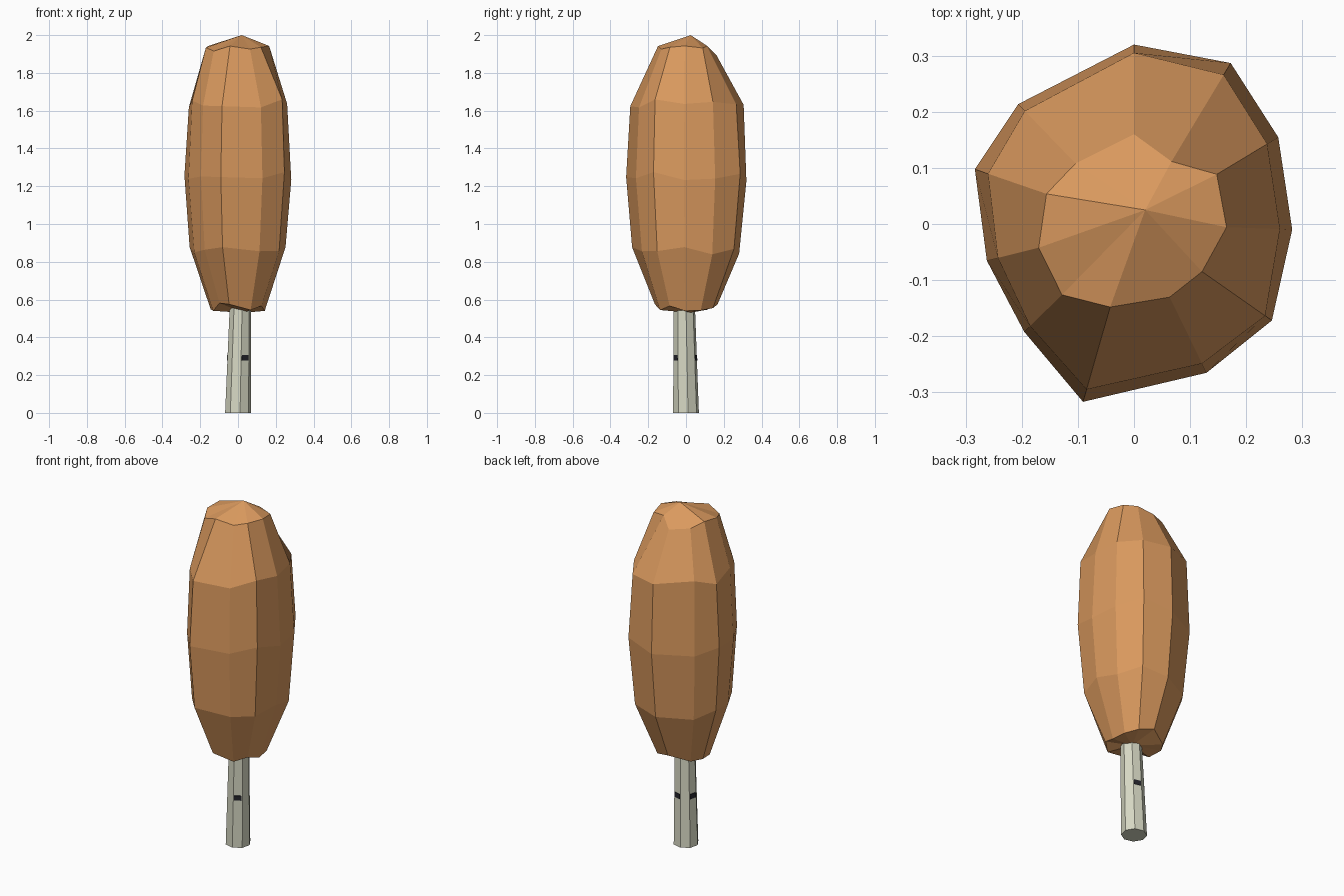
import bpy, bmesh, random
from math import sin, cos, radians
from mathutils import Vector

if "Cube" in bpy.data.objects:
    bpy.data.objects.remove(bpy.data.objects["Cube"])

random.seed(4)


def material(name, rgb):
    m = bpy.data.materials.new(name)
    m.diffuse_color = (*rgb, 1)
    m.use_nodes = True
    m.node_tree.nodes["Principled BSDF"].inputs["Base Color"].default_value = m.diffuse_color
    return m


def add_object(name, bm, mat):
    bmesh.ops.recalc_face_normals(bm, faces=bm.faces)
    me = bpy.data.meshes.new(name)
    bm.to_mesh(me)
    bm.free()
    me.materials.append(mat)
    ob = bpy.data.objects.new(name, me)
    bpy.context.collection.objects.link(ob)
    return ob


def bridge(bm, a, b):
    n = len(a)
    for i in range(n):
        j = (i + 1) % n
        bm.faces.new((a[i], a[j], b[j], b[i]))


def cap(bm, ring, tip):
    v = bm.verts.new(tip)
    for i in range(len(ring)):
        bm.faces.new((ring[i], ring[(i + 1) % len(ring)], v))


orange = material("autumn orange", (0.70, 0.32, 0.112))
bark = material("pale bark", (0.68, 0.69, 0.55))
dark = material("dark bark mark", (0.018, 0.018, 0.025))

# Foliage: uneven eleven-sided outline stacked in rings
angles = [-2, 31, 59, 90, 134, 161, 194, 224.5, 254, 296, 325]
widest = [.285, .303, .338, .323, .30, .303, .273, .277, .333, .298, .303]
crown = [.165, .172, .13, .16, .15, .165, .175, .18, .154, .145, .148]
levels = [(0.56, 0.51), (0.86, 0.88), (1.25, 0.99), (1.64, 0.94), (1.92, None)]
bm = bmesh.new()
rings = []
for z, scale in levels:
    ring = []
    for k, a in enumerate(angles):
        r = crown[k] if scale is None else widest[k] * scale
        if scale and scale < 0.97:
            r *= random.uniform(0.96, 1.02)
        t = radians(a)
        ring.append(bm.verts.new((r * cos(t), r * sin(t), z + random.uniform(-.025, .025))))
    rings.append(ring)
for lo, hi in zip(rings, rings[1:]):
    bridge(bm, lo, hi)
cap(bm, rings[0], (0.03, 0.02, 0.53))
cap(bm, rings[-1], (0.02, 0.025, 2.0))
add_object("foliage", bm, orange)

# Trunk: eight-sided, slightly leaning and tapered
R0, R1, H = 0.069, 0.056, 0.62
LEAN = Vector((0.014, -0.01, 0))


def trunk_point(deg, z, extra=0.0):
    f = z / H
    r = R0 + (R1 - R0) * f + extra
    return LEAN * f + Vector((r * cos(radians(deg)), r * sin(radians(deg)), z))


bm = bmesh.new()
low, high = [[bm.verts.new(trunk_point(9 + 45 * i, z)) for i in range(8)] for z in (0, H)]
bridge(bm, low, high)
bm.faces.new(low)
bm.faces.new(high)
add_object("trunk", bm, bark)

# Bark marks: thin plates on three trunk faces
bm = bmesh.new()
for start in (279, 54, 144):
    out = Vector((cos(radians(start + 22.5)), sin(radians(start + 22.5)), 0))
    corners = []
    for z, fr in ((.278, .08), (.278, .92), (.306, .92), (.306, .08)):
        corners.append(trunk_point(start, z).lerp(trunk_point(start + 45, z), fr))
    inner = [bm.verts.new(c - out * 0.001) for c in corners]
    outer = [bm.verts.new(c + out * 0.003) for c in corners]
    bridge(bm, inner, outer)
    bm.faces.new(inner)
    bm.faces.new(outer)
add_object("bark_marks", bm, dark)
